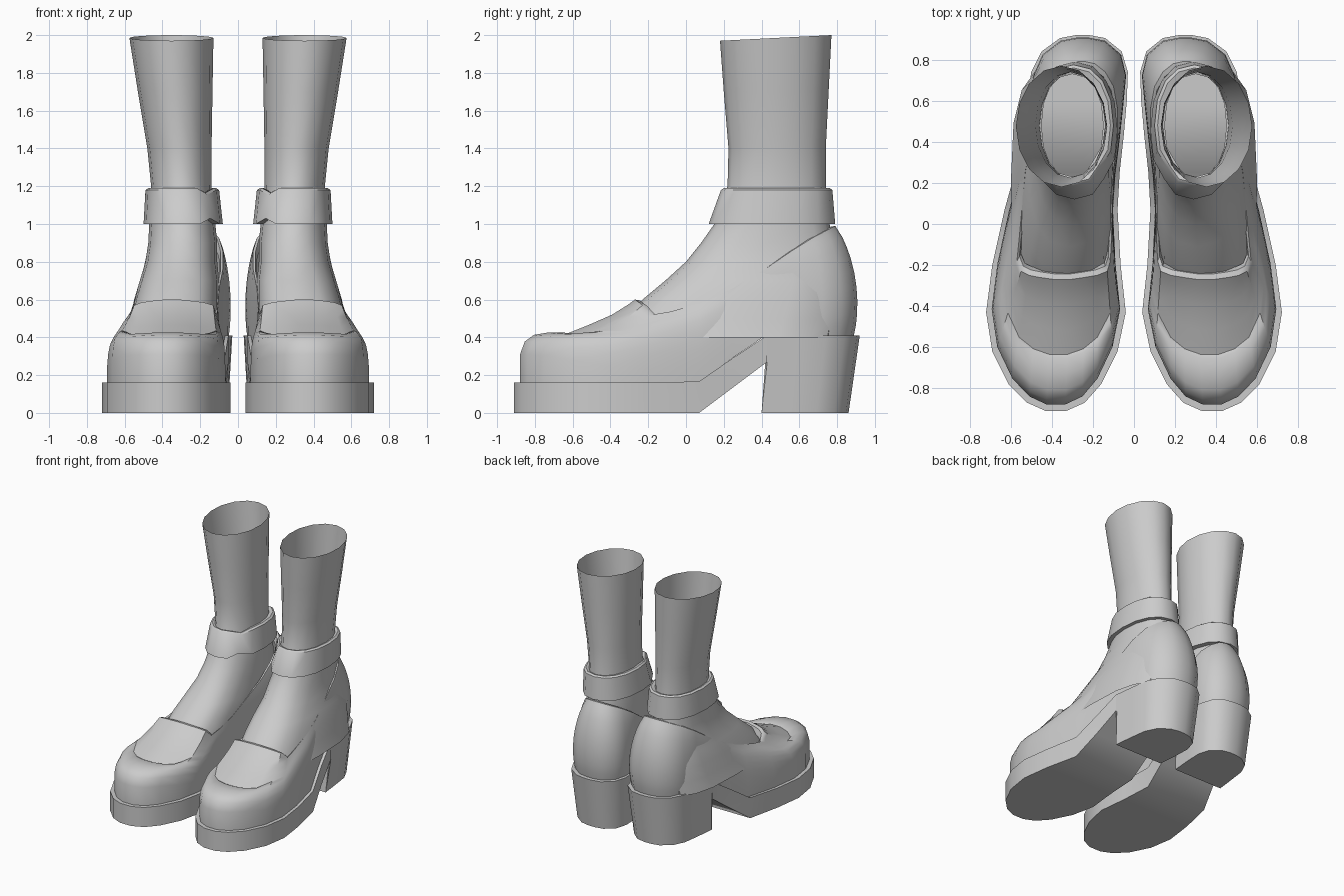
import bpy
import bmesh
from math import cos, sin, pi, radians

cube = bpy.data.objects.get("Cube")
if cube:
    bpy.data.objects.remove(cube, do_unlink=True)

grey = bpy.data.materials.new("plain grey")
grey.use_nodes = True
grey.diffuse_color = (0.6, 0.6, 0.6, 1)
grey.node_tree.nodes["Principled BSDF"].inputs["Base Color"].default_value = grey.diffuse_color


def interp(x, table):
    """Piecewise linear lookup in (x, value) pairs."""
    if x <= table[0][0]:
        return table[0][1]
    for (a, va), (b, vb) in zip(table, table[1:]):
        if x <= b:
            return va + (vb - va) * (x - a) / (b - a)
    return table[-1][1]


def loft(name, rings, closed_sections=True, cap_ends=False, close_loop=False):
    """Skin a list of point rings, mirror it into a pair and shade it."""
    bm = bmesh.new()
    verts = [[bm.verts.new(p) for p in ring] for ring in rings]
    count = len(rings[0])
    pairs = list(zip(verts, verts[1:]))
    if close_loop:
        pairs.append((verts[-1], verts[0]))
    for a, b in pairs:
        for i in range(count if closed_sections else count - 1):
            j = (i + 1) % count
            bm.faces.new((a[i], a[j], b[j], b[i]))
    if cap_ends:
        bm.faces.new(verts[0])
        bm.faces.new(verts[-1])
    bmesh.ops.remove_doubles(bm, verts=bm.verts, dist=0.0005)
    bmesh.ops.recalc_face_normals(bm, faces=bm.faces)
    mesh = bpy.data.meshes.new(name)
    bm.to_mesh(mesh)
    bm.free()
    mesh.materials.append(grey)
    obj = bpy.data.objects.new(name, mesh)
    bpy.context.collection.objects.link(obj)
    obj.modifiers.new("pair", "MIRROR").use_clip = False
    bpy.ops.object.select_all(action="DESELECT")
    obj.select_set(True)
    bpy.context.view_layer.objects.active = obj
    bpy.ops.object.shade_smooth_by_angle(angle=radians(38))
    return obj


# Plan rows, toe to heel: sole y, inner x, outer x, then the same for the opening
ROWS = [
    (-.91, .33, .43, -.27, .31, .39),
    (-.87, .24, .52, -.26, .24, .46),
    (-.78, .16, .61, -.25, .18, .51),
    (-.62, .08, .69, -.23, .13, .55),
    (-.43, .04, .72, -.18, .115, .57),
    (-.2, .065, .69, -.08, .11, .56),
    (.07, .08, .63, .08, .105, .545),
    (.25, .07, .58, .25, .1, .53),
    (.43, .05, .54, .42, .08, .5),
    (.6, .035, .52, .56, .08, .48),
    (.74, .03, .5, .67, .1, .44),
    (.84, .06, .45, .74, .14, .38),
    (.905, .14, .36, .78, .19, .32),
    (.92, .22, .28, .79, .235, .275),
]
HEEL_ROW = 8
SOLE_TOP = [(.06, .16), (.42, .41)]
SOLE_BOTTOM = [(.07, 0), (.43, .27)]
RIM = [(-.27, .6), (-.23, .57), (-.18, .52), (0, .55), (.2, .63),
       (.45, .78), (.62, .9), (.79, .99)]

# Platform sole with its tapered block heel
sections = []
for i, (y, xin, xout, *_) in enumerate(ROWS):
    top = interp(y, SOLE_TOP)
    if i <= HEEL_ROW:
        low = interp(y, SOLE_BOTTOM)
        sections.append([(xin, y, top), (xout, y, top), (xout, y, low), (xin, y, low)])
    if i >= HEEL_ROW:
        a, b = (.27 + (x - .27) * .9 for x in (xin, xout))
        yl = .4 + (y - .43) * .94
        sections.append([(xin, y, top), (xout, y, top), (b, yl, 0), (a, yl, 0)])
loft("platform_sole", sections, cap_ends=True)

# Shoe upper: (run toward the opening, rise) profiles for toe, side and heel
TOE = [(0, 0), (0, .35), (.04, .5), (.12, .58), (.25, .61), (.37, .61),
       (.4, .59), (.6, .7), (.8, .82), (.94, .94), (1, 1)]
SIDE = [(0, 0), (0, .2), (.05, .4), (.12, .55), (.25, .68), (.4, .78),
        (.55, .85), (.7, .9), (.82, .94), (.94, .98), (1, 1)]
HEEL = [(0, 0), (-.12, .1), (-.18, .2), (-.2, .32), (-.15, .45), (-.03, .58),
        (.15, .7), (.38, .81), (.62, .9), (.85, .96), (1, 1)]


def upper_column(i, side):
    y, xin, xout, ry, rin, rout = ROWS[i]
    mid = (xin + xout) / 2
    bx = mid + ((xin, xout)[side] - mid) * .92
    by = y * .965
    tx = (rin, rout)[side]
    bz, tz = interp(y, SOLE_TOP) - .005, interp(ry, RIM)
    toe = interp(i, [(2, 1), (5, 0)])
    heel = interp(i, [(7, 0), (10, 1)])
    column = []
    for t, s, h in zip(TOE, SIDE, HEEL):
        f, r = (t[k] * toe + h[k] * heel + s[k] * (1 - toe - heel) for k in (0, 1))
        column.append((bx + (tx - bx) * f, by + (ry - by) * f, bz + (tz - bz) * r))
    # Rolled lip that turns down inside the opening
    cx, cy = .32 - tx, .27 - ry
    for inward, drop in ((.05, .005), (.08, .05)):
        column.append((tx + cx * inward, ry + cy * inward, tz - drop))
    return column


last = len(ROWS) - 1
columns = [upper_column(i, 1) for i in range(last + 1)]
columns += [upper_column(i, 0) for i in range(last, -1, -1)]
loft("shoe_upper", columns, closed_sections=False, close_loop=True)


def oval(z, y0, y1, x0, x1, power=1.0, count=16, tilt=0):
    """Horizontal rounded ring inside the given bounds."""
    ring = []
    for k in range(count):
        a = 2 * pi * k / count
        c, s = cos(a), sin(a)
        c = abs(c) ** power * (1 if c > 0 else -1)
        s = abs(s) ** power * (1 if s > 0 else -1)
        ring.append(((x0 + x1) / 2 + (x1 - x0) / 2 * c,
                     (y0 + y1) / 2 + (y1 - y0) / 2 * s, z + tilt * s))
    return ring


# Foot and open-topped leg
loft("foot_and_leg", [
    oval(.4, -.4, .78, .1, .6, .7),
    oval(.5, -.33, .8, .1, .57, .7),
    oval(.6, -.23, .8, .1, .55, .7),
    oval(.7, -.11, .8, .1, .52, .75),
    oval(.8, 0, .79, .11, .49, .85),
    oval(.9, .08, .78, .11, .475, .9),
    oval(1, .15, .76, .12, .47, .95),
    oval(1.2, .22, .74, .14, .46),
    oval(1.4, .225, .74, .14, .48),
    oval(1.7, .2, .755, .135, .53),
    oval(1.985, .18, .77, .13, .575, tilt=.015),
])

# Ankle strap: a closed flared band with a notch where its ends meet
band = [
    oval(1, .12, .79, .08, .5, .9),
    oval(1.18, .185, .775, .1, .49, .9),
    oval(1.19, .2, .76, .115, .475, .9),
    oval(1.18, .23, .73, .15, .45, .9),
    oval(1, .17, .75, .13, .46, .9),
]
NOTCH = 10
for ring, shift in zip(band, (.03, -.025, -.025, -.025, .03)):
    x, y, z = ring[NOTCH]
    ring[NOTCH] = (x + .01, y + .01, z + shift)
loft("ankle_strap", band, close_loop=True)
